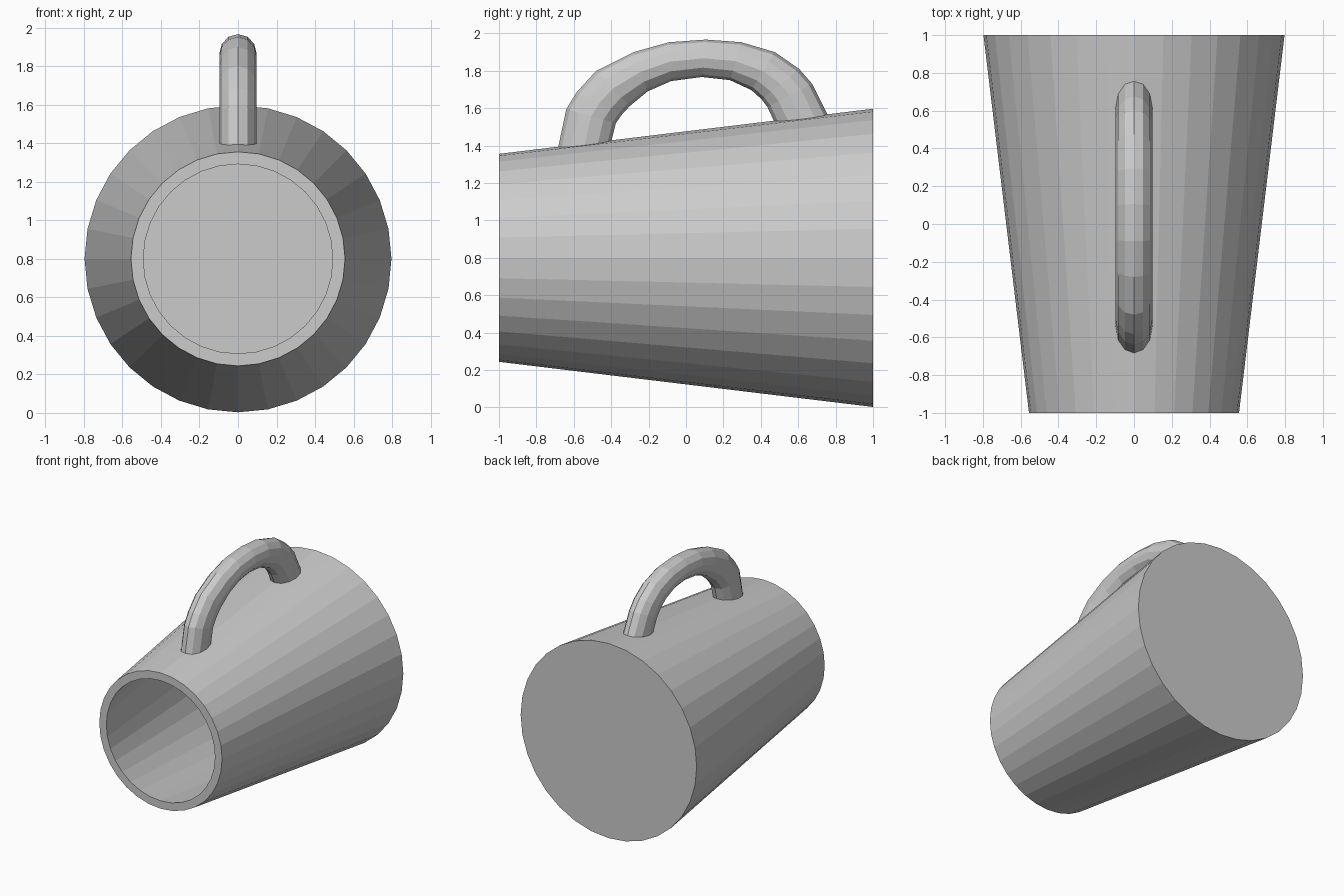
import bpy, bmesh
from math import sin, cos, tau
from mathutils import Vector

if "Cube" in bpy.data.objects:
    bpy.data.objects.remove(bpy.data.objects["Cube"])


def loft(name, rings, cap_start=True, cap_end=True):
    """Skin a list of equal-length point rings into a capped mesh."""
    bm = bmesh.new()
    loops = [[bm.verts.new(p) for p in ring] for ring in rings]
    n = len(loops[0])
    for a, b in zip(loops, loops[1:]):
        for i in range(n):
            j = (i + 1) % n
            bm.faces.new((a[i], a[j], b[j], b[i]))
    if cap_start:
        bm.faces.new(loops[0])
    if cap_end:
        bm.faces.new(loops[-1])
    bmesh.ops.recalc_face_normals(bm, faces=bm.faces)
    mesh = bpy.data.meshes.new(name)
    bm.to_mesh(mesh)
    bm.free()
    obj = bpy.data.objects.new(name, mesh)
    bpy.context.collection.objects.link(obj)
    return obj


# Tapered cup lying on its side: (radius, y) from outer base, over the rim, to the inner floor
SIDES = 32
profile = [(0.797, 1.0), (0.556, -1.0), (0.492, -1.0), (0.725, 0.935)]
loft("cup", [[(r * sin(tau * i / SIDES), y, 0.8 + r * cos(tau * i / SIDES))
              for i in range(SIDES)] for r, y in profile])

# Arched handle: matching outer and inner (y, z) points of each cross-section
outer = [(-0.69, 1.36), (-0.64, 1.595), (-0.585, 1.685), (-0.48, 1.80),
         (-0.28, 1.90), (-0.09, 1.953), (0.105, 1.967), (0.295, 1.953),
         (0.475, 1.90), (0.605, 1.81), (0.675, 1.73), (0.78, 1.52)]
inner = [(-0.41, 1.38), (-0.375, 1.52), (-0.34, 1.57), (-0.30, 1.612),
         (-0.205, 1.69), (-0.08, 1.745), (0.085, 1.767), (0.235, 1.75),
         (0.35, 1.697), (0.405, 1.647), (0.435, 1.607), (0.49, 1.49)]
TUBE = 12
rings = []
for o, n in zip(outer, inner):
    o, n = Vector((0, *o)), Vector((0, *n))
    mid, half = (o + n) / 2, (o - n) / 2
    rings.append([mid + half * cos(tau * i / TUBE) + Vector((0.097 * sin(tau * i / TUBE), 0, 0))
                  for i in range(TUBE)])
loft("handle", rings)
